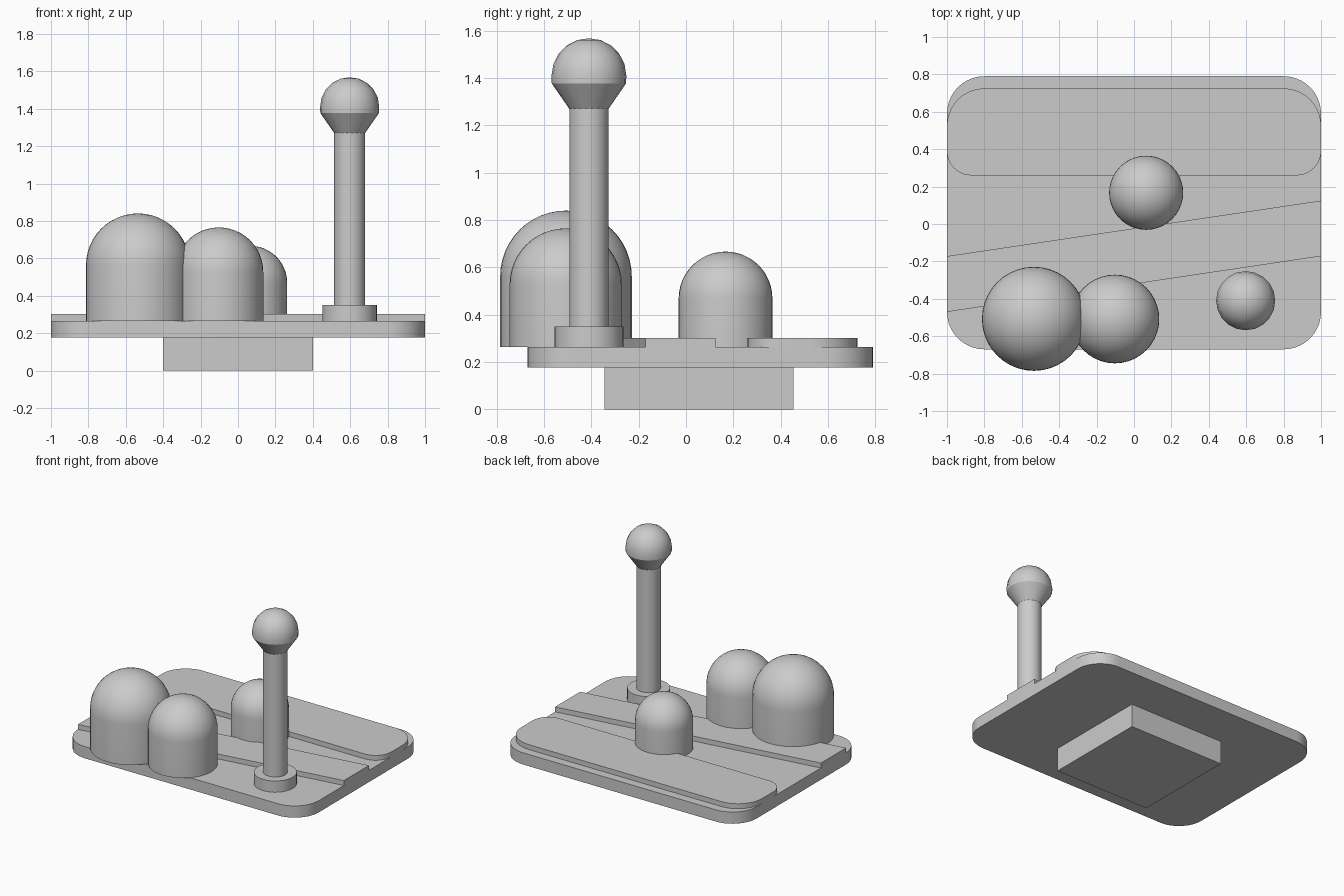
import bpy
import bmesh
from math import pi, sin, cos, radians

cube = bpy.data.objects.get("Cube")
if cube:
    bpy.data.objects.remove(cube, do_unlink=True)

GREY = (0.6, 0.6, 0.6, 1.0)
grey = bpy.data.materials.new("plain_grey")
grey.use_nodes = True
grey.diffuse_color = GREY
for node in grey.node_tree.nodes:
    if node.type == 'BSDF_PRINCIPLED':
        node.inputs["Base Color"].default_value = GREY


def finish(name, bm, smooth=True):
    bmesh.ops.recalc_face_normals(bm, faces=bm.faces)
    mesh = bpy.data.meshes.new(name)
    bm.to_mesh(mesh)
    bm.free()
    mesh.materials.append(grey)
    obj = bpy.data.objects.new(name, mesh)
    bpy.context.collection.objects.link(obj)
    if smooth:
        bpy.ops.object.select_all(action='DESELECT')
        obj.select_set(True)
        bpy.context.view_layer.objects.active = obj
        bpy.ops.object.shade_smooth_by_angle(angle=radians(32))
    return obj


def prism(name, outline, z0, z1, smooth=True):
    """Extrude a flat outline from z0 up to z1."""
    bm = bmesh.new()
    face = bm.faces.new([bm.verts.new((x, y, z0)) for x, y in outline])
    top = bmesh.ops.extrude_face_region(bm, geom=[face])
    verts = [v for v in top["geom"] if isinstance(v, bmesh.types.BMVert)]
    bmesh.ops.translate(bm, verts=verts, vec=(0, 0, z1 - z0))
    return finish(name, bm, smooth)


def rounded_outline(half_x, y0, y1, front_r, back_r, steps=10):
    """Rectangle with rounded corners, counter-clockwise from the back left."""
    corners = [(1, y1 - back_r, back_r), (-1, y1 - back_r, back_r),
               (-1, y0 + front_r, front_r), (1, y0 + front_r, front_r)]
    points = []
    for quarter, (side, cy, r) in enumerate(corners):
        for i in range(steps + 1):
            a = (quarter + i / steps) * pi / 2
            points.append((side * (half_x - r) + r * cos(a), cy + r * sin(a)))
    return points


def lathe(name, profile, x, y, segments):
    """Spin a (radius, height) profile around a vertical axis."""
    bm = bmesh.new()
    verts = [bm.verts.new((x + r, y, z)) for r, z in profile]
    edges = [bm.edges.new(pair) for pair in zip(verts, verts[1:])]
    bmesh.ops.spin(bm, geom=verts + edges, cent=(x, y, 0), axis=(0, 0, 1),
                   angle=2 * pi, steps=segments)
    bmesh.ops.remove_doubles(bm, verts=bm.verts, dist=0.0005)
    return finish(name, bm)


def arc(r, centre_z, steps):
    """Quarter circle from the equator to the pole."""
    return [(r * cos(i * pi / 2 / steps), centre_z + r * sin(i * pi / 2 / steps))
            for i in range(steps + 1)]


GROUND = 0.265

# Plinth and base plate
prism("plinth", [(-0.4, -0.345), (0.4, -0.345), (0.4, 0.455), (-0.4, 0.455)],
      0, 0.18, smooth=False)
prism("base_plate", rounded_outline(1, -0.67, 0.79, 0.2, 0.2), 0.177, GROUND)

# Raised rear panel and slanted strip
prism("rear_panel", rounded_outline(1, 0.26, 0.725, 0.13, 0.2), GROUND - 0.01, 0.302)
prism("slanted_strip", [(-1, -0.47), (1, -0.172), (1, 0.125), (-1, -0.172)],
      GROUND - 0.01, 0.302, smooth=False)

# Domed bushes: x, y, radius, top height
bushes = {"large_bush": (-0.535, -0.507, 0.278, 0.84),
          "middle_bush": (-0.102, -0.508, 0.237, 0.765),
          "small_bush": (0.065, 0.167, 0.198, 0.667)}
for name, (x, y, r, top) in bushes.items():
    lathe(name, [(0, GROUND), (r, GROUND)] + arc(r, top - r, 12), x, y, 40)

# Lamp post: foot, shaft, flared holder with ball
LAMP = (0.597, -0.41)
lathe("lamp_foot", [(0, GROUND), (0.146, GROUND), (0.146, 0.35), (0, 0.35)], *LAMP, 32)
lathe("lamp_shaft", [(0, 0.34), (0.083, 0.34), (0.083, 1.275), (0, 1.275)], *LAMP, 32)
lathe("lamp_head", [(0, 1.27), (0.083, 1.27), (0.157, 1.377)] + arc(0.158, 1.41, 5),
      *LAMP, 20)
